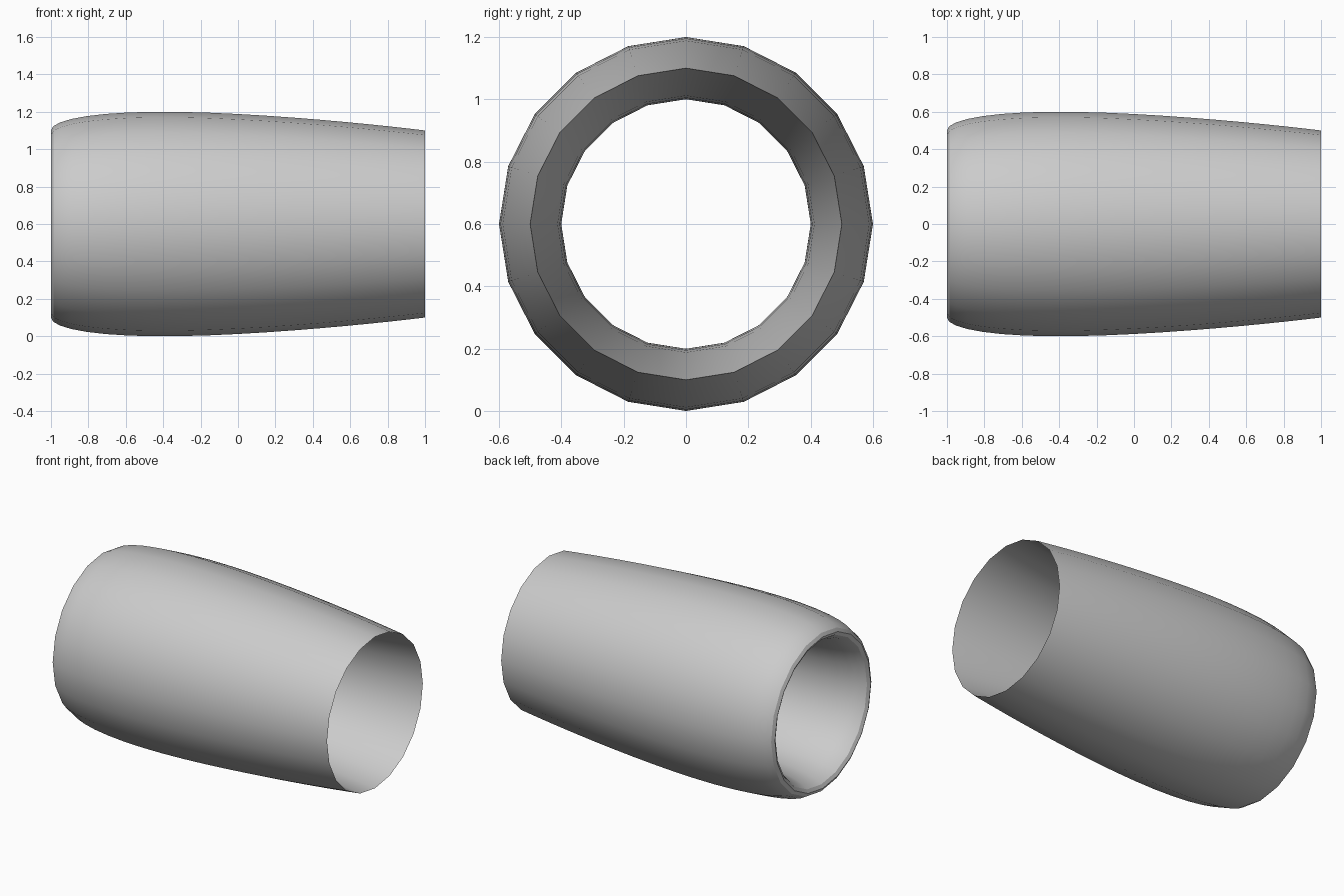
import bpy, bmesh
from math import cos, sin, pi, sqrt, radians

cube = bpy.data.objects.get("Cube")
if cube:
    bpy.data.objects.remove(cube, do_unlink=True)

SIDES = 20        # segments round the ring
STATIONS = 20     # points along the chord
CHORD = 2.0
MID_RADIUS = 0.5
THICKNESS = 0.1   # share of the chord
AXIS_HEIGHT = 0.6


def half_thickness(t):
    """Symmetric wing section with a closed trailing edge."""
    return 5 * THICKNESS * CHORD * (
        0.2969 * sqrt(t) - 0.126 * t - 0.3516 * t**2 + 0.2843 * t**3 - 0.1036 * t**4)


# Closed section: outer skin from nose to tail, inner skin back to the nose
ts = [(1 - cos(pi * i / STATIONS)) / 2 for i in range(STATIONS + 1)]
outer = [(CHORD * (t - 0.5), MID_RADIUS + half_thickness(t)) for t in ts]
inner = [(CHORD * (t - 0.5), MID_RADIUS - half_thickness(t)) for t in ts[1:-1]]
section = outer + inner[::-1]

# Revolve the section round the x axis
bm = bmesh.new()
rings = []
for k in range(SIDES):
    a = 2 * pi * k / SIDES
    rings.append([bm.verts.new((x, r * sin(a), AXIS_HEIGHT + r * cos(a)))
                  for x, r in section])
for k, ring in enumerate(rings):
    following = rings[(k + 1) % SIDES]
    for i in range(len(section)):
        j = (i + 1) % len(section)
        bm.faces.new((ring[i], ring[j], following[j], following[i]))
bmesh.ops.recalc_face_normals(bm, faces=bm.faces)
mesh = bpy.data.meshes.new("duct_shell")
bm.to_mesh(mesh)
bm.free()

duct = bpy.data.objects.new("duct_shell", mesh)
bpy.context.collection.objects.link(duct)

# Plain light grey
grey = bpy.data.materials.new("light_grey")
grey.use_nodes = True
colour = (0.6, 0.6, 0.6, 1)
grey.diffuse_color = colour
grey.node_tree.nodes["Principled BSDF"].inputs["Base Color"].default_value = colour
mesh.materials.append(grey)

# Smooth skin with a crisp trailing edge
bpy.ops.object.select_all(action="DESELECT")
duct.select_set(True)
bpy.context.view_layer.objects.active = duct
bpy.ops.object.shade_smooth_by_angle(angle=radians(30))
